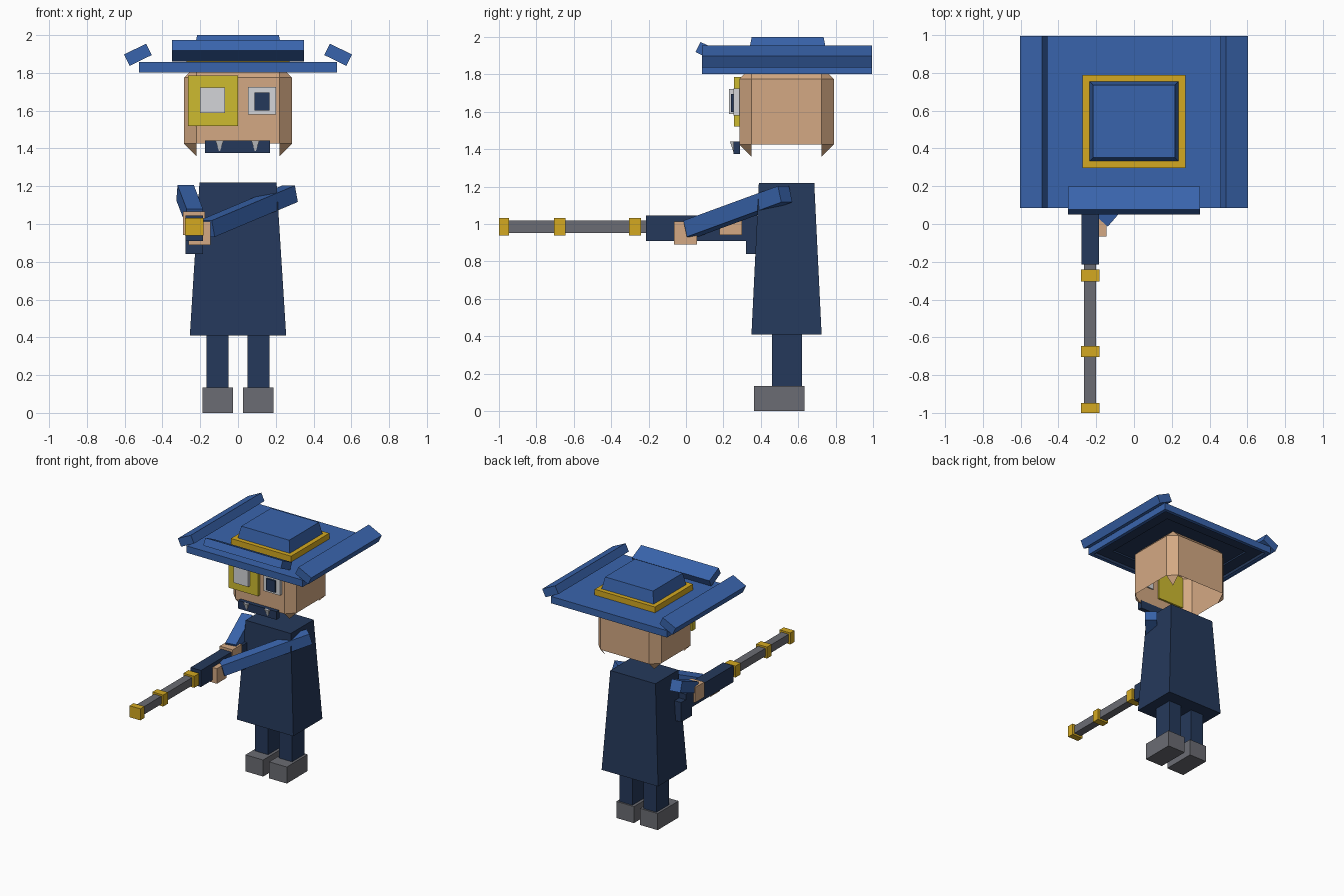
import bpy
import bmesh
from math import radians
from mathutils import Vector, Matrix

cube = bpy.data.objects.get("Cube")
if cube:
    bpy.data.objects.remove(cube, do_unlink=True)


def material(name, rgb):
    lin = [((c / 255 + 0.055) / 1.055) ** 2.4 for c in rgb] + [1.0]
    m = bpy.data.materials.new(name)
    m.use_nodes = True
    m.diffuse_color = lin
    m.node_tree.nodes["Principled BSDF"].inputs["Base Color"].default_value = lin
    return m


BLUE = material("hat blue", (57, 100, 172))
NAVY = material("navy cloth", (37, 57, 91))
SKIN = material("skin", (212, 169, 131))
GOLD = material("gold", (212, 169, 33))
GRAY = material("iron gray", (107, 108, 115))
WHITE = material("eye white", (212, 213, 216))
YELLOW = material("lens yellow", (206, 187, 48))


def finish(name, bm, *mats):
    bmesh.ops.recalc_face_normals(bm, faces=bm.faces)
    mesh = bpy.data.meshes.new(name)
    bm.to_mesh(mesh)
    bm.free()
    for m in mats:
        mesh.materials.append(m)
    obj = bpy.data.objects.new(name, mesh)
    bpy.context.collection.objects.link(obj)
    return obj


def cube_mesh(size, center, rot=Matrix()):
    bm = bmesh.new()
    bmesh.ops.create_cube(bm, size=1)
    bm.transform(Matrix.Translation(center) @ rot @ Matrix.Diagonal((*size, 1)))
    return bm


def spans(x, y, z):
    """Size and centre of a box from its extents."""
    pairs = (x, y, z)
    return [b - a for a, b in pairs], Vector([(a + b) / 2 for a, b in pairs])


def box(name, x, y, z, mat):
    return finish(name, cube_mesh(*spans(x, y, z)), mat)


def frustum(name, x, y, z, top, mat):
    """Box whose upper face is scaled by top about its centre."""
    size, center = spans(x, y, z)
    bm = cube_mesh(size, center)
    for v in bm.verts:
        if v.co.z > center.z:
            v.co.x = center.x + (v.co.x - center.x) * top[0]
            v.co.y = center.y + (v.co.y - center.y) * top[1]
    return finish(name, bm, mat)


def beam(name, a, b, width, mat):
    a, b = Vector(a), Vector(b)
    rot = (b - a).to_track_quat('Y', 'Z').to_matrix().to_4x4()
    return finish(name, cube_mesh((width, (b - a).length, width), (a + b) / 2, rot), mat)


# Legs and shoes
for side, s in (("left", 1), ("right", -1)):
    leg = sorted((s * 0.05, s * 0.167))
    shoe = sorted((s * 0.027, s * 0.187))
    box(side + "_leg", leg, (0.46, 0.62), (0.12, 0.45), NAVY)
    box(side + "_shoe", shoe, (0.363, 0.633), (0, 0.135), GRAY)

# Robe
frustum("robe", (-0.255, 0.255), (0.35, 0.725), (0.41, 1.22), (0.8, 0.79), NAVY)

# Head: bevelled block, open underneath with only the corner tips left
bm = cube_mesh(*spans((-0.285, 0.285), (0.285, 0.79), (1.36, 1.84)))
bmesh.ops.bevel(bm, geom=bm.edges[:], offset=0.065, segments=1, affect='EDGES')
open_faces = [f for f in bm.faces
              if f.calc_center_median().z < 1.415 and len(f.verts) == 4]
bmesh.ops.delete(bm, geom=open_faces, context='FACES')
finish("head", bm, SKIN)

# Eyes, lens, mouth and teeth
box("lens_plate", (-0.265, 0.0), (0.257, 0.3), (1.52, 1.785), YELLOW)
box("right_eye", (-0.202, -0.07), (0.23, 0.27), (1.588, 1.723), WHITE)
box("left_eye", (0.053, 0.2), (0.255, 0.295), (1.58, 1.725), WHITE)
box("left_pupil", (0.087, 0.167), (0.24, 0.26), (1.6, 1.695), NAVY)
box("mouth", (-0.175, 0.17), (0.253, 0.29), (1.375, 1.442), NAVY)
for i, x in enumerate((-0.098, 0.092)):
    bm = bmesh.new()
    bmesh.ops.create_cone(bm, segments=4, radius1=0.002, radius2=0.03, depth=0.06,
                          cap_ends=True)
    bm.transform(Matrix.Translation((x, 0.256, 1.411))
                 @ Matrix.Rotation(radians(45), 4, 'Z'))
    finish("tooth_%d" % (i + 1), bm, WHITE)

# Hat brim with a recessed dark lining
bm = cube_mesh(*spans((-0.525, 0.525), (0.085, 0.995), (1.802, 1.858)))
lining = min(bm.faces, key=lambda f: f.calc_center_median().z)
for margin, lift in ((0.04, 0.02), (0.14, 0.01)):
    bmesh.ops.inset_region(bm, faces=[lining], thickness=margin)
    ring = bmesh.ops.inset_region(bm, faces=[lining], thickness=0.006)["faces"]
    for v in lining.verts:
        v.co.z += lift
    lining.material_index = 1
    for f in ring:
        f.material_index = 1
finish("hat_brim", bm, BLUE, NAVY)

# Raised brim flaps on both sides and the front
for side, s in (("left", 1), ("right", -1)):
    finish(side + "_brim_flap",
           cube_mesh((0.13, 0.91, 0.067), (s * 0.53, 0.54, 1.896),
                     Matrix.Rotation(radians(26 * s), 4, 'Y')), BLUE)
finish("front_brim_flap",
       cube_mesh((0.7, 0.135, 0.06), (0, 0.125, 1.917),
                 Matrix.Rotation(radians(-26), 4, 'X')), BLUE)

# Hat band and crown
box("hat_band", (-0.272, 0.272), (0.297, 0.79), (1.85, 1.905), GOLD)
frustum("hat_crown", (-0.238, 0.238), (0.33, 0.757), (1.89, 2.0), (0.91, 0.9), BLUE)

# Long gun: butt, stock, barrel and rings
GUN = (-0.278, -0.185)
box("gun_butt", GUN, (0.32, 0.46), (0.84, 1.0), NAVY)
box("gun_stock", GUN, (-0.215, 0.4), (0.91, 1.045), NAVY)
box("gun_barrel", (-0.265, -0.2), (-0.99, -0.2), (0.953, 1.018), GRAY)
for i, (near, far) in enumerate(((-1.0, -0.947), (-0.705, -0.645), (-0.305, -0.24))):
    box("barrel_ring_%d" % (i + 1), (-0.28, -0.183), (near, far), (0.938, 1.032), GOLD)

# Arms and hands
beam("left_arm", (0.275, 0.53, 1.16), (-0.165, 0.025, 0.975), 0.09, BLUE)
beam("right_arm", (-0.28, 0.53, 1.165), (-0.232, 0.25, 1.04), 0.088, BLUE)
box("left_hand", (-0.262, -0.145), (-0.065, 0.06), (0.89, 1.013), SKIN)
box("right_hand", (-0.292, -0.175), (0.18, 0.3), (0.942, 1.065), SKIN)
